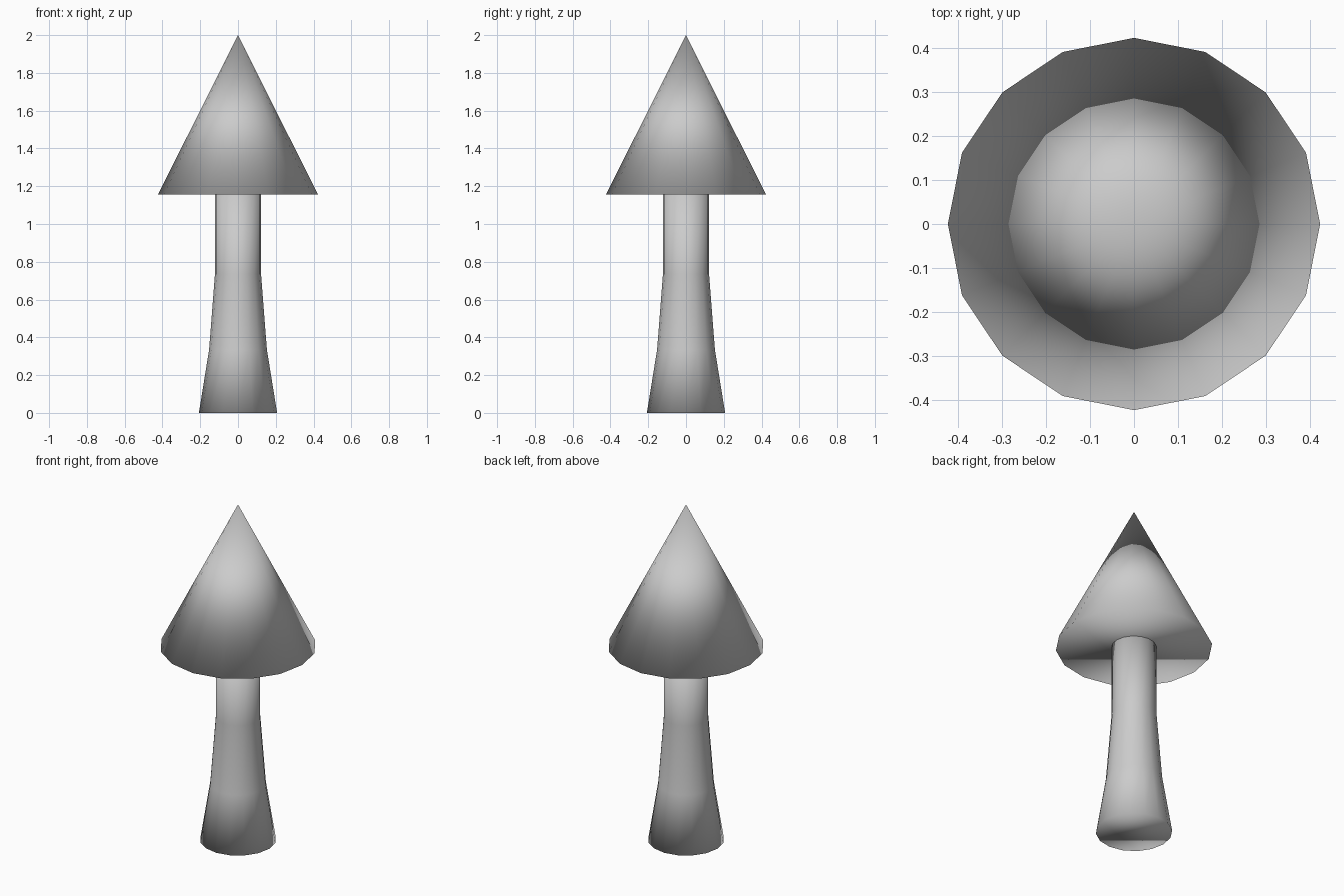
import bpy, bmesh
from math import cos, sin, pi

if "Cube" in bpy.data.objects:
    bpy.data.objects.remove(bpy.data.objects["Cube"])

SIDES = 16


def lathe(name, profile):
    """Closed, fully smooth revolved solid; a radius of 0 makes a point."""
    bm = bmesh.new()
    rings = []
    for r, z in profile:
        if r == 0:
            rings.append([bm.verts.new((0, 0, z))] * SIDES)
        else:
            rings.append([bm.verts.new((r * cos(2 * pi * i / SIDES),
                                        r * sin(2 * pi * i / SIDES), z))
                          for i in range(SIDES)])
    for low, high in zip(rings, rings[1:]):
        for i in range(SIDES):
            j = (i + 1) % SIDES
            corners = [low[i], low[j], high[j], high[i]]
            bm.faces.new(list(dict.fromkeys(corners)))
    # End caps
    for ring in (rings[0], rings[-1]):
        if len(set(ring)) > 1:
            bm.faces.new(ring)
    bmesh.ops.recalc_face_normals(bm, faces=bm.faces)
    for f in bm.faces:
        f.smooth = True
    mesh = bpy.data.meshes.new(name)
    bm.to_mesh(mesh)
    bm.free()
    obj = bpy.data.objects.new(name, mesh)
    bpy.context.collection.objects.link(obj)
    return obj


# Flared stem
lathe("stem", [(0.207, 0), (0.153, 0.335), (0.122, 0.735), (0.122, 1.155)])

# Pointed cap
lathe("cap", [(0.424, 1.155), (0, 2.0)])
